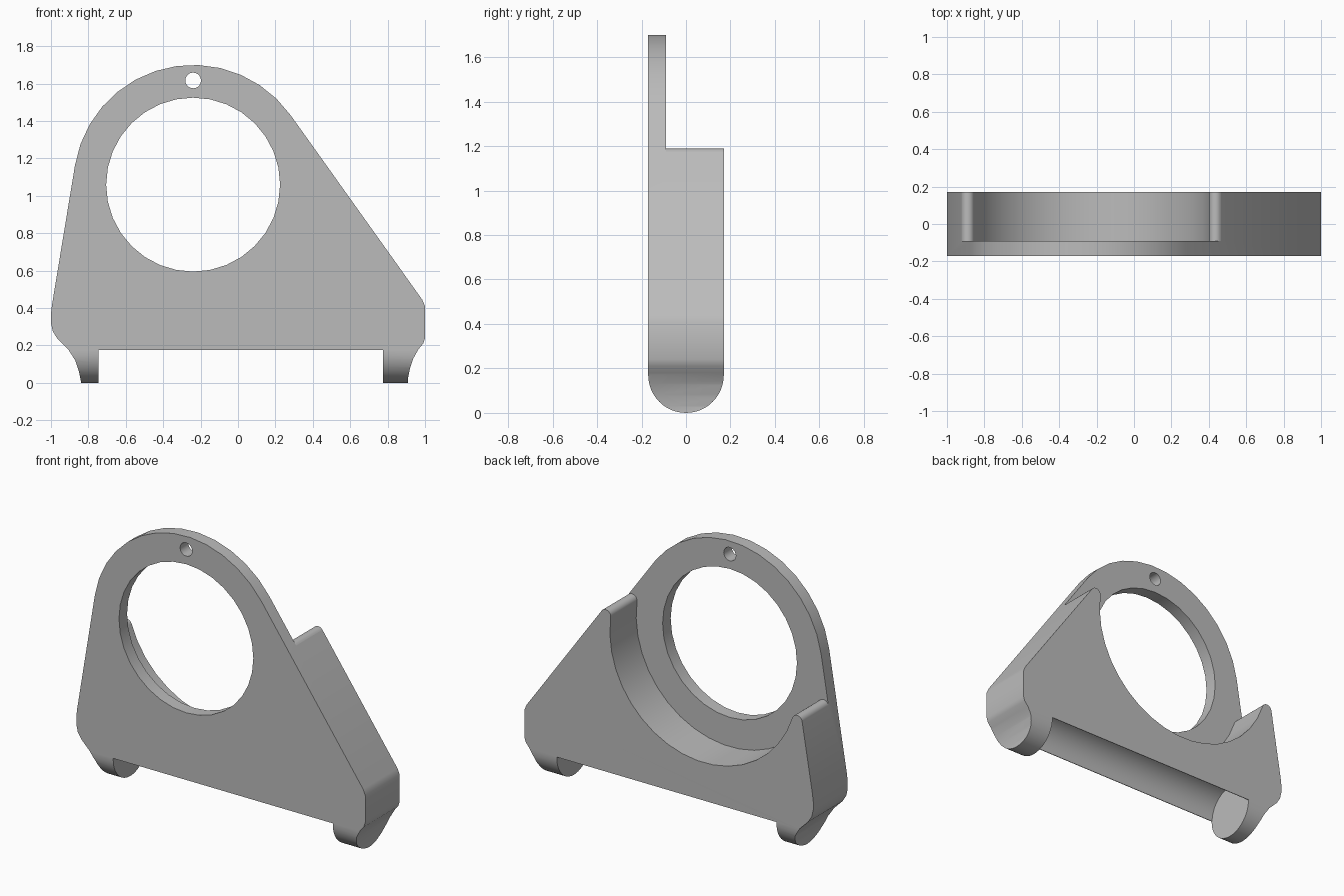
import bpy, bmesh
from math import sin, cos, radians, degrees, acos
from mathutils import Vector

cube = bpy.data.objects.get("Cube")
if cube:
    bpy.data.objects.remove(cube, do_unlink=True)

HALF = 0.17               # half thickness, also the foot radius
RING = (-0.24, 1.06)      # centre of the round opening
OUTER, HOLE, POCKET, LOBE = 0.64, 0.465, 0.648, 0.035
RIGHT, LEFT = 35.5, 170.6  # directions square to the sloping sides

steel = bpy.data.materials.new("satin grey")
steel.use_nodes = True
grey = (0.5, 0.5, 0.5, 1)
steel.diffuse_color = grey
steel.node_tree.nodes["Principled BSDF"].inputs["Base Color"].default_value = grey


def arc(centre, r, start, end, steps):
    angles = [radians(start + (end - start) * i / steps) for i in range(steps + 1)]
    return [(centre[0] + r * cos(a), centre[1] + r * sin(a)) for a in angles]


def prism(name, points, low, high, axis):
    """Extrude a 2D outline along y (outline in x, z) or x (outline in y, z)."""
    place = (lambda p: (p[0], low, p[1])) if axis == "y" else (lambda p: (low, p[0], p[1]))
    bm = bmesh.new()
    face = bm.faces.new([bm.verts.new(place(p)) for p in points])
    made = bmesh.ops.extrude_face_region(bm, geom=[face])
    step = Vector((0, high - low, 0)) if axis == "y" else Vector((high - low, 0, 0))
    bmesh.ops.translate(bm, vec=step,
                        verts=[v for v in made["geom"] if isinstance(v, bmesh.types.BMVert)])
    bmesh.ops.recalc_face_normals(bm, faces=bm.faces)
    mesh = bpy.data.meshes.new(name)
    bm.to_mesh(mesh)
    bm.free()
    obj = bpy.data.objects.new(name, mesh)
    bpy.context.collection.objects.link(obj)
    return obj


def carve(target, cutter, operation="DIFFERENCE"):
    cutter.hide_render = True
    mod = target.modifiers.new(cutter.name, "BOOLEAN")
    mod.operation, mod.object, mod.solver = operation, cutter, "EXACT"
    bpy.context.view_layer.objects.active = target
    bpy.ops.object.modifier_apply(modifier=mod.name)
    bpy.data.objects.remove(cutter, do_unlink=True)


# Bracket outline: round head, sloping sides, flared feet
right_side = [(0.91, -0.05), (0.91, 0.03), (0.92, 0.08), (0.937, 0.13),
              (0.965, 0.18), (0.99, 0.21), (1, 0.24), (1, 0.41), (0.985, 0.445)]
left_side = [(-0.994, 0.42), (-1, 0.37), (-1, 0.32), (-0.99, 0.275), (-0.965, 0.235),
             (-0.905, 0.175), (-0.87, 0.12), (-0.85, 0.06), (-0.84, 0.01), (-0.84, -0.05)]
outline = right_side + arc(RING, OUTER, RIGHT, LEFT, 13) + left_side
bracket = prism("mounting_bracket", outline, -0.2, 0.2, "y")
bracket.data.materials.append(steel)

# Flat front and back with a half-round underside
rounded = arc((0, HALF), HALF, 180, 360, 24) + [(HALF, 2), (-HALF, 2)]
carve(bracket, prism("underside_shape", rounded, -1.2, 1.2, "x"), "INTERSECT")

# Round groove between the feet
groove = ([(0.2, -0.1), (0.2, 0.175)] + arc((0, 0.175), 0.166, 0, 180, 24)
          + [(-0.2, 0.175), (-0.2, -0.1)])
carve(bracket, prism("groove_cutter", groove, -0.745, 0.775, "x"))

# Rear pocket, ending in a rounded lobe on each side
spread = degrees(acos((OUTER - LOBE) / (POCKET + LOBE)))
right_angle, left_angle = RIGHT - spread, LEFT + spread


def lobe(angle, start, end):
    centre = arc(RING, POCKET + LOBE, angle, angle, 1)[0]
    return arc(centre, LOBE, start, end, 10)


right_lobe = lobe(right_angle, RIGHT, right_angle + 180)
left_lobe = lobe(left_angle, left_angle - 180, LEFT)


def outward(p, angle):
    return arc(p, 0.5, angle, angle, 1)[0]


pocket = ([outward(right_lobe[0], RIGHT)] + right_lobe
          + arc(RING, POCKET, right_angle, left_angle - 360, 18)[1:-1]
          + left_lobe + [outward(left_lobe[-1], LEFT), (-1.4, 2), (1.4, 2)])
carve(bracket, prism("pocket_cutter", pocket, -0.09, 0.3, "y"))

# Main opening and small hole at the top
for name, centre, radius, sides in (("opening_cutter", RING, HOLE, 32),
                                    ("pin_hole_cutter", (-0.24, 1.617), 0.042, 20)):
    carve(bracket, prism(name, arc(centre, radius, 0, 360, sides)[:-1], -0.4, 0.4, "y"))

bpy.ops.object.select_all(action="DESELECT")
bracket.select_set(True)
bpy.context.view_layer.objects.active = bracket
bpy.ops.object.shade_smooth_by_angle(angle=radians(30))
